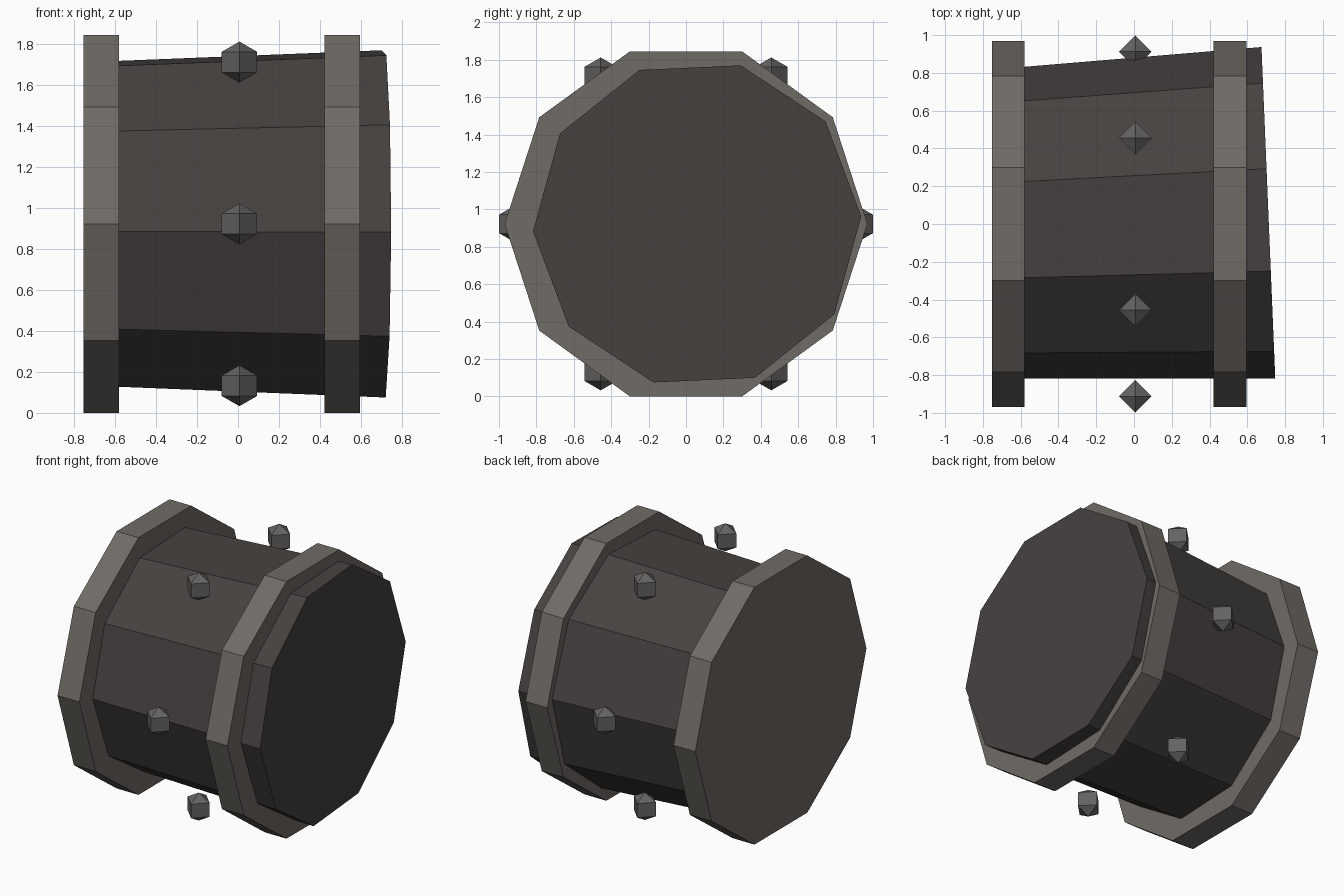
import bpy, bmesh
from math import sin, cos, pi, radians

if "Cube" in bpy.data.objects:
    bpy.data.objects.remove(bpy.data.objects["Cube"])

CZ = 0.9225  # height of the barrel axis


def material(name, rgb):
    m = bpy.data.materials.new(name)
    m.diffuse_color = (*rgb, 1)
    m.use_nodes = True
    m.node_tree.nodes["Principled BSDF"].inputs["Base Color"].default_value = m.diffuse_color
    return m


dark = material("dark_wood", (0.06, 0.053, 0.05))
band = material("band_metal", (0.16, 0.145, 0.13))
metal = material("stud_metal", (0.13, 0.125, 0.12))


def prism(name, x0, r0, x1, r1, mat, sides=10):
    """Closed faceted prism along x, first corner on +y."""
    bm = bmesh.new()
    ends = [[bm.verts.new((x, r * cos(2 * pi * i / sides), r * sin(2 * pi * i / sides)))
             for i in range(sides)] for x, r in ((x0, r0), (x1, r1))]
    a, b = ends
    bm.faces.new(a)
    bm.faces.new(b)
    for i in range(sides):
        j = (i + 1) % sides
        bm.faces.new((a[i], a[j], b[j], b[i]))
    bmesh.ops.recalc_face_normals(bm, faces=bm.faces)
    me = bpy.data.meshes.new(name)
    bm.to_mesh(me)
    bm.free()
    ob = bpy.data.objects.new(name, me)
    me.materials.append(mat)
    ob.location.z = CZ
    bpy.context.collection.objects.link(ob)
    return ob


# tapered body, slightly skewed in its bands
body = prism("barrel_body", -0.68, 0.821, 0.712, 0.879, dark)
body.rotation_euler = (radians(2.6), 0, radians(2.38))
body.location.y = 0.03

# two heavy end bands
prism("left_band", -0.753, 0.97, -0.58, 0.97, band)
prism("right_band", 0.422, 0.97, 0.595, 0.97, band)

# six faceted studs around the middle
for i in range(6):
    a = i * pi / 3
    bpy.ops.mesh.primitive_uv_sphere_add(
        segments=4, ring_count=3, radius=0.1,
        location=(0.007, 0.912 * cos(a), CZ + 0.912 * sin(a)))
    stud = bpy.context.object
    stud.name = f"stud_{i + 1}"
    stud.data.materials.append(metal)
    stud.data.shade_flat()
